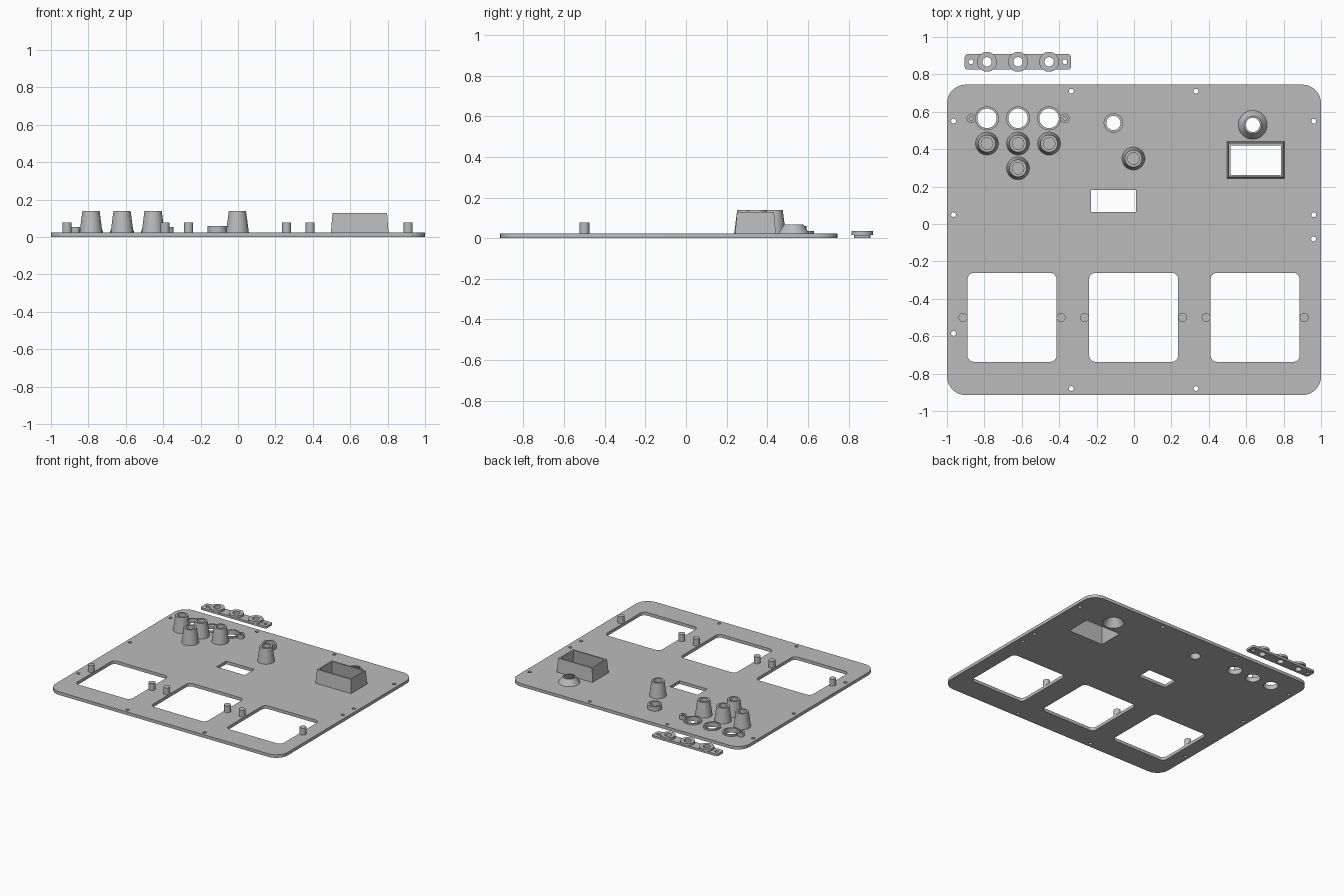
import bpy
import bmesh
from math import pi, cos, sin, radians

cube = bpy.data.objects.get("Cube")
if cube:
    bpy.data.objects.remove(cube, do_unlink=True)

grey = bpy.data.materials.new("plain grey")
grey.use_nodes = True
grey.diffuse_color = (0.5, 0.5, 0.5, 1)
grey.node_tree.nodes["Principled BSDF"].inputs["Base Color"].default_value = grey.diffuse_color

T = 0.024      # panel thickness
SIDES = 48


def circle(x, y, r, n=SIDES):
    return [(x + r * cos(2 * pi * i / n), y + r * sin(2 * pi * i / n)) for i in range(n)]


def rect(x, y, hx, hy, r=0.0, steps=8):
    """Rectangle outline around a centre, with optional rounded corners."""
    if r == 0:
        return [(x + hx, y + hy), (x - hx, y + hy), (x - hx, y - hy), (x + hx, y - hy)]
    pts = []
    for k, (sx, sy) in enumerate([(1, 1), (-1, 1), (-1, -1), (1, -1)]):
        for i in range(steps + 1):
            a = pi / 2 * (k + i / steps)
            pts.append((x + sx * (hx - r) + r * cos(a), y + sy * (hy - r) + r * sin(a)))
    return pts


def finish(name, bm):
    bmesh.ops.remove_doubles(bm, verts=bm.verts, dist=1e-5)
    bmesh.ops.recalc_face_normals(bm, faces=bm.faces)
    mesh = bpy.data.meshes.new(name)
    bm.to_mesh(mesh)
    bm.free()
    mesh.materials.clear()
    mesh.materials.append(grey)
    mesh.shade_smooth()
    mesh.set_sharp_from_angle(angle=radians(30))
    obj = bpy.data.objects.new(name, mesh)
    bpy.context.collection.objects.link(obj)
    return obj


def plate(name, outlines, thickness):
    """Flat sheet on the ground: first outline is the edge, the rest are holes."""
    curve = bpy.data.curves.new(name + "_outline", 'CURVE')
    curve.dimensions = '2D'
    curve.fill_mode = 'BOTH'
    curve.extrude = thickness / 2
    for pts in outlines:
        spline = curve.splines.new('POLY')
        spline.points.add(len(pts) - 1)
        for p, (x, y) in zip(spline.points, pts):
            p.co = (x, y, 0, 1)
        spline.use_cyclic_u = True
    temp = bpy.data.objects.new(name + "_outline", curve)
    bpy.context.collection.objects.link(temp)
    bpy.context.view_layer.update()
    filled = bpy.data.meshes.new_from_object(
        temp.evaluated_get(bpy.context.evaluated_depsgraph_get()))
    bm = bmesh.new()
    bm.from_mesh(filled)
    bmesh.ops.translate(bm, verts=bm.verts, vec=(0, 0, thickness / 2))
    bpy.data.objects.remove(temp, do_unlink=True)
    bpy.data.curves.remove(curve)
    bpy.data.meshes.remove(filled)
    return finish(name, bm)


def loft(name, loops, closed):
    """Bridge (outline, z) loops; closed makes a tube wall, otherwise ends are capped."""
    bm = bmesh.new()
    rows = [[bm.verts.new((x, y, z)) for x, y in pts] for pts, z in loops]
    pairs = list(zip(rows, rows[1:])) + ([(rows[-1], rows[0])] if closed else [])
    for a, b in pairs:
        for i in range(len(a)):
            j = (i + 1) % len(a)
            bm.faces.new((a[i], a[j], b[j], b[i]))
    if not closed:
        bm.faces.new(rows[0])
        bm.faces.new(rows[-1])
    return finish(name, bm)


def turned(name, x, y, profile, closed=False):
    return loft(name, [(circle(x, y, r), z) for r, z in profile], closed)


def ring(name, x, y, outer, inner, z0, z1):
    return turned(name, x, y, [(outer, z0), (outer, z1), (inner, z1), (inner, z0)], True)


# Layout
lamp_x = (-0.786, -0.62, -0.454)
lamp_y = 0.565
collar = (-0.11, 0.54)
funnel = (0.635, 0.53)
bezel = (0.651, 0.342)
window_x = (-0.65, 0, 0.65)
screws = [(sx * 0.333 - 0.002, y) for sx in (-1, 1) for y in (0.71, -0.88)]
screws += [(sx * 0.963 - 0.002, y) for sx in (-1, 1) for y in (0.55, 0.05)]
screws += [(0.96, -0.08), (-0.965, -0.585)]

# Panel with every through opening
holes = [rect(x - 0.002, -0.499, 0.238, 0.238, 0.035) for x in window_x]
holes += [rect(-0.109, 0.124, 0.121, 0.059), rect(*bezel, 0.15, 0.096)]
holes += [circle(x, lamp_y, 0.052) for x in lamp_x]
holes += [circle(*collar, 0.038), circle(*funnel, 0.075)]
holes += [circle(x, y, 0.013, 24) for x, y in screws]
plate("panel", [rect(0, -0.085, 1, 0.83, 0.1)] + holes, T)

# Locating pegs beside the windows
for x in window_x:
    for side in (-1, 1):
        turned("window_peg", x + side * 0.262 - 0.002, -0.5, [(0.024, T), (0.024, 0.077)])

# Hollow tapered button towers, closed off by the panel
for x, y in [(x, 0.43) for x in lamp_x] + [(-0.62, 0.298), (-0.003, 0.35)]:
    turned("button_tower", x, y,
           [(0.061, T), (0.046, 0.14), (0.031, 0.14), (0.031, T + 0.001)])

# Rims around the row of round openings, with a screw boss at each end
for x in lamp_x:
    ring("round_rim", x, lamp_y, 0.064, 0.052, T, 0.036)
for x in (-0.87, -0.37):
    turned("rim_boss", x, lamp_y, [(0.025, T), (0.025, 0.055), (0.011, 0.055), (0.011, T + 0.001)])

# Straight collar and flared funnel
ring("collar", *collar, 0.052, 0.038, T, 0.06)
turned("funnel", *funnel,
       [(0.075, 0), (0.038, 0.068), (0.047, 0.068), (0.077, T), (0.075, T)], True)

# Tapered display box, open through the panel
loft("display_box", [(rect(*bezel, hx, hy), z) for hx, hy, z in [
    (0.15, 0.096, 0), (0.134, 0.079, 0.13), (0.146, 0.091, 0.13),
    (0.154, 0.1, T), (0.15, 0.096, T)]], True)

# Separate retaining strip behind the panel
strip_y = 0.867
strip_holes = [circle(x, strip_y, 0.025) for x in lamp_x]
strip_holes += [circle(x, strip_y, 0.013, 24) for x in (-0.871, -0.37)]
plate("strip", [rect(-0.621, strip_y, 0.284, 0.041, 0.015)] + strip_holes, 0.017)
for x in lamp_x:
    ring("strip_ring", x, strip_y, 0.053, 0.025, 0.017, 0.035)
